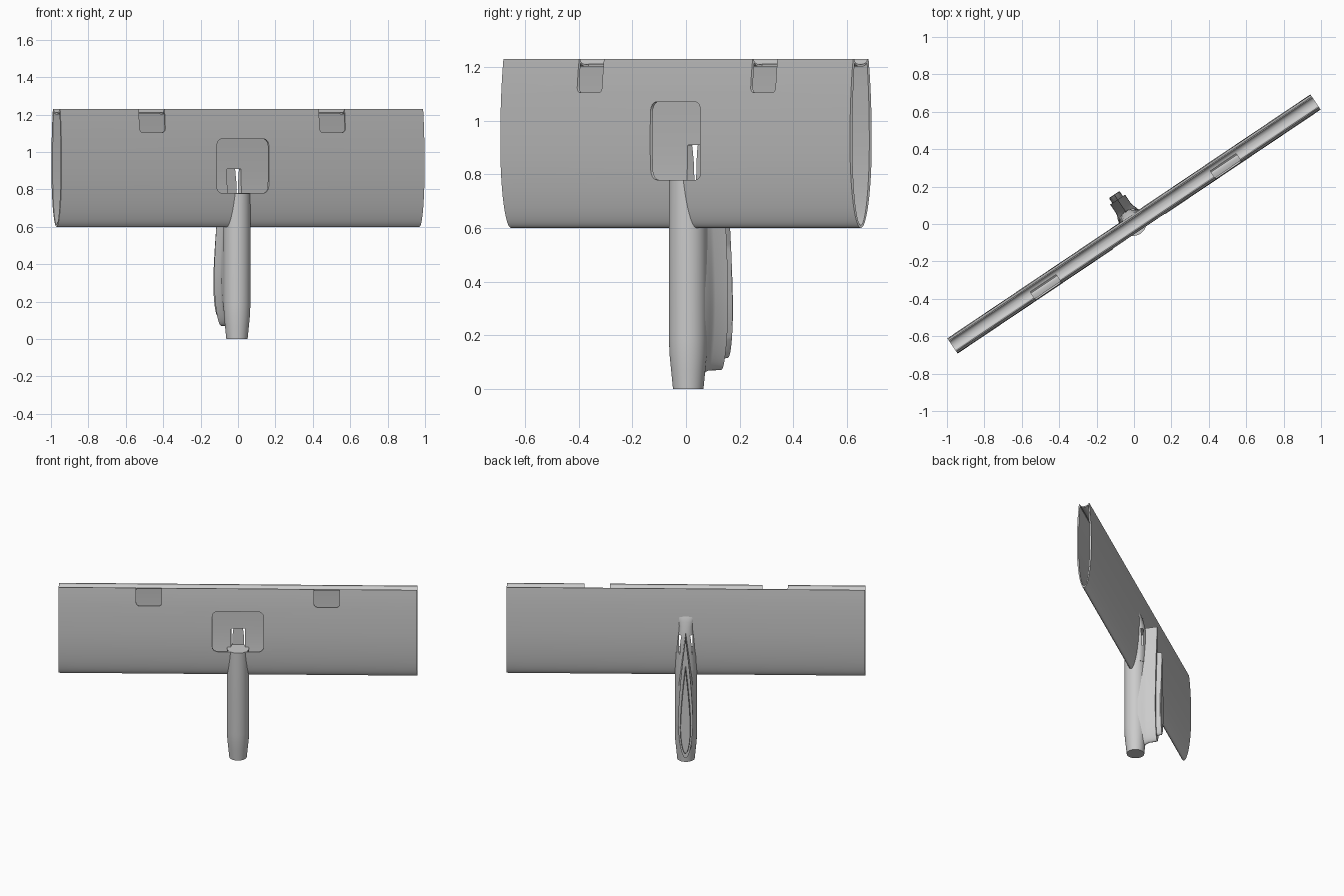
import bpy, bmesh, math
from mathutils import Vector

cube = bpy.data.objects.get("Cube")
if cube:
    bpy.data.objects.remove(cube, do_unlink=True)

TURN = math.radians(33.9)      # the whole tool is turned about z
HALF = 1.169                   # half length of the head

grey = bpy.data.materials.new("plain grey")
grey.use_nodes = True
grey.diffuse_color = (0.6, 0.6, 0.6, 1)
grey.node_tree.nodes["Principled BSDF"].inputs["Base Color"].default_value = (0.6, 0.6, 0.6, 1)


def loft(name, rings):
    """Skin a stack of equal-sized rings and cap both ends."""
    bm = bmesh.new()
    rows = [[bm.verts.new(p) for p in ring] for ring in rings]
    n = len(rows[0])
    for a, b in zip(rows, rows[1:]):
        for i in range(n):
            j = (i + 1) % n
            bm.faces.new((a[i], a[j], b[j], b[i]))
    bm.faces.new(rows[0])
    bm.faces.new(rows[-1])
    bmesh.ops.recalc_face_normals(bm, faces=bm.faces)
    me = bpy.data.meshes.new(name)
    bm.to_mesh(me)
    bm.free()
    me.materials.append(grey)
    ob = bpy.data.objects.new(name, me)
    ob.rotation_euler.z = TURN
    bpy.context.collection.objects.link(ob)
    return ob


def activate(ob):
    bpy.ops.object.select_all(action='DESELECT')
    ob.select_set(True)
    bpy.context.view_layer.objects.active = ob


def cut(ob, cutter):
    mod = ob.modifiers.new("cut", 'BOOLEAN')
    mod.operation = 'DIFFERENCE'
    mod.solver = 'EXACT'
    mod.object = cutter
    activate(ob)
    bpy.ops.object.modifier_apply(modifier=mod.name)


def rounded_plug(name, x0, x1, z0, z1, r, y0, y1):
    """Rounded rectangle in x-z, extruded along y."""
    pts = []
    corners = [(x1 - r, z1 - r), (x0 + r, z1 - r), (x0 + r, z0 + r), (x1 - r, z0 + r)]
    for k, (cx, cz) in enumerate(corners):
        for i in range(7):
            a = math.pi / 2 * (k + i / 6)
            pts.append((cx + r * math.cos(a), cz + r * math.sin(a)))
    return loft(name, [[(x, y, z) for x, z in pts] for y in (y0, y1)])


def head_profile(wall, groove):
    """Lens-shaped section (y, z) with a shallow groove along the top."""
    mid, a, top = 0.92, 0.049 - wall, 1.23 - wall * 1.5
    side = []
    for i in range(1, 19):
        t = math.pi / 2 * i / 18
        side.append((a * math.sin(t), mid - (0.32 - wall) * math.cos(t)))
    for i in range(1, 9):
        h = (top - mid) * i / 8
        side.append((a * math.sqrt(1 - (h / 0.44) ** 2), mid + h))
    w = side[-1][0]
    lip = 0.005 if groove else 0.001
    dip = [((w - lip) * math.cos(math.pi * i / 10),
            top - groove * math.sin(math.pi * i / 10)) for i in range(11)]
    left = [(-y, z) for y, z in reversed(side)]
    return side + dip + left + [(0, 0.6 + wall)]


# Hollow head
head = loft("head", [[(x, y, z) for y, z in head_profile(0, 0.02)] for x in (-HALF, HALF)])
cutters = [loft("bore", [[(x, y, z) for y, z in head_profile(0.011, 0.012)] for x in (-1.3, 1.3)])]
# Front window and the two top notches
cutters.append(rounded_plug("window", -0.167, 0.167, 0.78, 1.07, 0.035, -0.2, 0.0))
for s in (-1, 1):
    x0, x1 = sorted((s * 0.497, s * 0.663))
    cutters.append(rounded_plug("notch", x0, x1, 1.105, 1.35, 0.02, -0.2, 0.008))
slot = rounded_plug("slot", -0.045, 0.045, 0.775, 0.91, 0.004, 0.02, 0.072)
cutters.append(slot)
for c in cutters:
    cut(head, c)

# Round handle tapering to the foot
def circle(z, r, n=48):
    return [(r * math.cos(2 * math.pi * i / n), 0.01 + r * math.sin(2 * math.pi * i / n), z)
            for i in range(n)]

handle = loft("handle", [circle(z, r) for z, r in
                         ((0, 0.057), (0.07, 0.064), (0.13, 0.070), (0.19, 0.072), (0.779, 0.072))])

# Rear fairing blending the handle into the head
def half_ring(z, rx, ry, n=20):
    return [(rx * math.cos(math.pi * i / n), 0.041 + ry * math.sin(math.pi * i / n), z)
            for i in range(n + 1)]

fairing = loft("rear_fairing", [half_ring(*p) for p in (
    (0.66, 0.064, 0.040), (0.76, 0.061, 0.041), (0.84, 0.056, 0.042), (0.90, 0.051, 0.039),
    (0.94, 0.046, 0.032), (0.97, 0.045, 0.025), (1.00, 0.049, 0.018), (1.03, 0.059, 0.009),
    (1.04, 0.062, 0.004))])

# Teardrop grip fin with a raised plate on its back
def teardrop(y, w, z0, z1, n=16):
    peak = z0 + (z1 - z0) * 0.31
    right = []
    for i in range(1, n + 1):
        t = math.pi / 2 * i / n
        right.append((w * math.sin(t), peak - (peak - z0) * math.cos(t)))
    for i in range(1, n):
        s = i / n
        right.append((w * (1 - s ** 1.5), peak + (z1 - peak) * s))
    pts = [(0, z0)] + right + [(0, z1)] + [(-x, z) for x, z in reversed(right)]
    return [(x, y, z) for x, z in pts]

fin = loft("grip_fin", [teardrop(y, w, z0, 0.93) for y, w, z0 in (
    (0.042, 0.066, 0.045), (0.070, 0.058, 0.052), (0.085, 0.051, 0.062),
    (0.100, 0.048, 0.069), (0.157, 0.048, 0.070))])
plate = loft("grip_plate", [teardrop(y, w, z0, z1) for y, w, z0, z1 in (
    (0.150, 0.034, 0.112, 0.74), (0.186, 0.034, 0.115, 0.73), (0.190, 0.031, 0.119, 0.715))])

for ob in (fairing, fin):
    cut(ob, slot)
for c in cutters:
    bpy.data.objects.remove(c, do_unlink=True)

for ob in (head, handle, fairing, fin, plate):
    activate(ob)
    bpy.ops.object.shade_smooth_by_angle(angle=math.radians(32))
